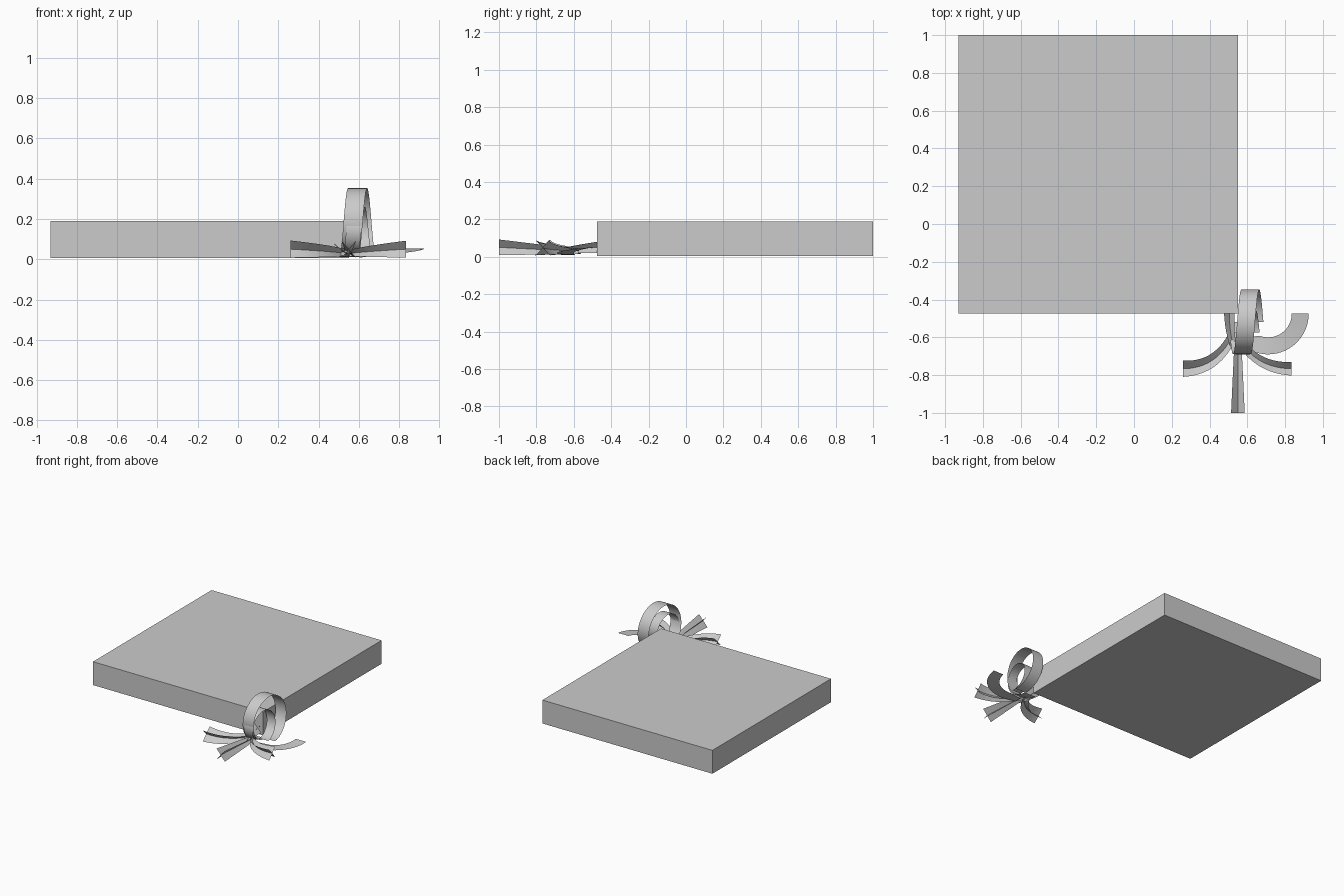
import bpy, bmesh, math
from mathutils import Vector

if "Cube" in bpy.data.objects:
    bpy.data.objects.remove(bpy.data.objects["Cube"])

grey = bpy.data.materials.new("light grey")
grey.diffuse_color = (0.6, 0.6, 0.6, 1)
grey.use_nodes = True
grey.node_tree.nodes["Principled BSDF"].inputs["Base Color"].default_value = grey.diffuse_color


def finish(name, bm, smooth=True):
    me = bpy.data.meshes.new(name)
    bm.to_mesh(me)
    bm.free()
    me.materials.append(grey)
    ob = bpy.data.objects.new(name, me)
    bpy.context.collection.objects.link(ob)
    for p in me.polygons:
        p.use_smooth = smooth
    return ob


def sheet(bm, rows):
    # ribbon surface through rows of points
    vs = [[bm.verts.new(p) for p in r] for r in rows]
    for a, b in zip(vs, vs[1:]):
        for i in range(len(a) - 1):
            bm.faces.new((a[i], a[i + 1], b[i + 1], b[i]))


def bezier(p, n=20):
    a, b, c = [Vector(q) for q in p]
    for i in range(n + 1):
        t = i / n
        pos = a * (1 - t) ** 2 + b * 2 * t * (1 - t) + c * t * t
        tan = ((b - a) * (1 - t) + (c - b) * t).normalized()
        yield t, pos, Vector((-tan.y, tan.x))


# gift box
bm = bmesh.new()
bmesh.ops.create_cube(bm, size=1)
for v in bm.verts:
    v.co = (-0.19 + v.co.x * 1.48, 0.2625 + v.co.y * 1.475, 0.097 + v.co.z * 0.184)
finish("box", bm, False)


# ribbon loops: one helical turn starting and ending at the floor
def loop(name, cy, cz, r, x0, x1, width):
    bm = bmesh.new()
    rows = []
    for i in range(49):
        t = i / 48
        a = 2 * math.pi * t
        x = x0 + (x1 - x0) * t
        y, z = cy - r * math.sin(a), cz - r * math.cos(a)
        rows.append([(x, y, z), (x + width, y, z)])
    sheet(bm, rows)
    finish(name, bm)


loop("large_loop", -0.518, 0.182, 0.171, 0.502, 0.59, 0.095)
loop("small_loop", -0.575, 0.145, 0.115, 0.52, 0.59, 0.075)


# ribbon tails: two creased strips meeting along the middle, spreading outwards
def tail(name, path, half, rise):
    bm = bmesh.new()
    for s in (1, -1):
        rows = []
        for t, p, n in bezier(path):
            w = half * (0.5 + 0.5 * t)
            zc = 0.03 + 0.02 * t
            h = s * rise * (0.35 + 0.65 * t)
            a, b = p + n * w, p - n * w
            rows.append([(a.x, a.y, zc + h), (p.x, p.y, zc), (b.x, b.y, zc + h)])
        sheet(bm, rows)
    finish(name, bm, False)


tail("left_tail", [(0.53, -0.57), (0.45, -0.765), (0.26, -0.766)], 0.043, 0.043)
tail("front_tail", [(0.55, -0.62), (0.55, -0.8), (0.55, -1.0)], 0.036, 0.042)
tail("right_tail", [(0.56, -0.62), (0.66, -0.766), (0.835, -0.766)], 0.036, 0.042)
tail("back_tail", [(0.54, -0.68), (0.505, -0.6), (0.505, -0.475)], 0.028, 0.03)

# flat curled tail sweeping to the right
bm = bmesh.new()
rows = [[(0.57, -0.60, 0.008), (0.57, -0.655, 0.008)]]
for i in range(21):
    t = i / 20
    a = math.radians(-110 + 110 * t)
    z = 0.012 + 0.042 * t
    rows.append([(0.71 + r * math.cos(a), -0.475 + r * math.sin(a), z) for r in (0.125, 0.215)])
sheet(bm, rows)
finish("curled_tail", bm)
